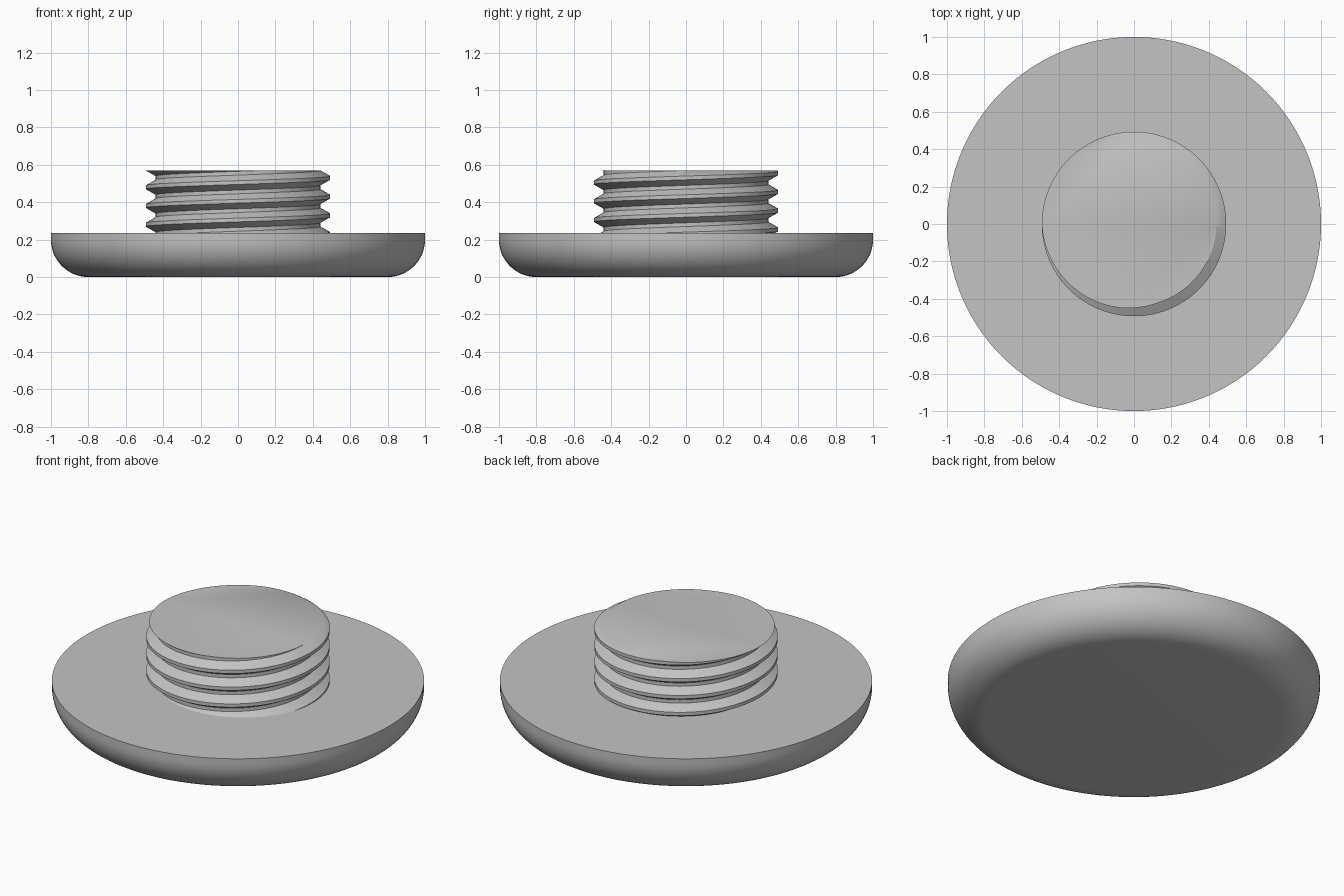
import bpy, bmesh, math

cube = bpy.data.objects.get("Cube")
if cube:
    bpy.data.objects.remove(cube)

SEGMENTS = 128
grey = bpy.data.materials.new("plain grey")
grey.use_nodes = True
colour = (0.55, 0.55, 0.55, 1)
grey.diffuse_color = colour
grey.node_tree.nodes["Principled BSDF"].inputs["Base Color"].default_value = colour


def finish(bm, name):
    """Turn a bmesh into a smooth object with sharp creases."""
    bmesh.ops.recalc_face_normals(bm, faces=bm.faces)
    mesh = bpy.data.meshes.new(name)
    bm.to_mesh(mesh)
    bm.free()
    mesh.materials.append(grey)
    obj = bpy.data.objects.new(name, mesh)
    bpy.context.collection.objects.link(obj)
    bpy.ops.object.select_all(action="DESELECT")
    obj.select_set(True)
    bpy.context.view_layer.objects.active = obj
    bpy.ops.object.shade_smooth_by_angle(angle=math.radians(30))


# Round head: flat below, rounded lower edge, short upright rim, flat top
HEAD_TOP, FILLET = 0.235, 0.2
profile = []
for i in range(17):
    a = math.pi / 2 * i / 16
    profile.append((1 - FILLET + FILLET * math.sin(a), FILLET - FILLET * math.cos(a)))
profile.append((1, HEAD_TOP))
bm = bmesh.new()
rings = []
for r, z in profile:
    rings.append([bm.verts.new((r * math.cos(t), r * math.sin(t), z))
                  for t in (2 * math.pi * s / SEGMENTS for s in range(SEGMENTS))])
for low, high in zip(rings, rings[1:]):
    for s in range(SEGMENTS):
        n = (s + 1) % SEGMENTS
        bm.faces.new((low[s], low[n], high[n], high[s]))
bm.faces.new(rings[0])
bm.faces.new(rings[-1])
finish(bm, "round_head")

# Threaded stem: right-handed helix trimmed flat at both ends
PITCH, ROOT, CREST, FLAT = 0.1, 0.44, 0.493, 0.1
STEM_BASE, STEM_TOP, CREST_Z = 0.2, 0.57, 0.53
STEPS = (-FLAT, FLAT, 0.5 - FLAT, 0.5 + FLAT)   # crest and root corners per turn


def thread_radius(z, turn):
    """Radius of the trapezoid thread at a height and a fraction of a turn."""
    phase = (z - CREST_Z) / PITCH - turn
    distance = abs(phase - round(phase))
    blend = min(max((distance - FLAT) / (0.5 - 2 * FLAT), 0), 1)
    return CREST + (ROOT - CREST) * blend


bm = bmesh.new()
columns = []
for s in range(SEGMENTS):
    turn = s / SEGMENTS
    angle = 2 * math.pi * turn
    column = []
    for k in range(-6, 4):
        for step in STEPS:
            z = CREST_Z + PITCH * (k + step + turn)
            z = min(max(z, STEM_BASE), STEM_TOP)
            r = thread_radius(z, turn)
            column.append(bm.verts.new((r * math.cos(angle), r * math.sin(angle), z)))
    columns.append(column)
for s in range(SEGMENTS):
    here, there = columns[s], columns[(s + 1) % SEGMENTS]
    shift = len(STEPS) if s == SEGMENTS - 1 else 0   # the seam climbs one turn
    for j in range(len(here) - shift - 1):
        bm.faces.new((here[j], there[j + shift], there[j + shift + 1], here[j + 1]))
bmesh.ops.remove_doubles(bm, verts=bm.verts, dist=0.00001)
loose = [v for v in bm.verts if not v.link_faces]
bmesh.ops.delete(bm, geom=loose, context="VERTS")
rims = [e for e in bm.edges if e.is_boundary]
bmesh.ops.holes_fill(bm, edges=rims, sides=0)
finish(bm, "threaded_stem")
